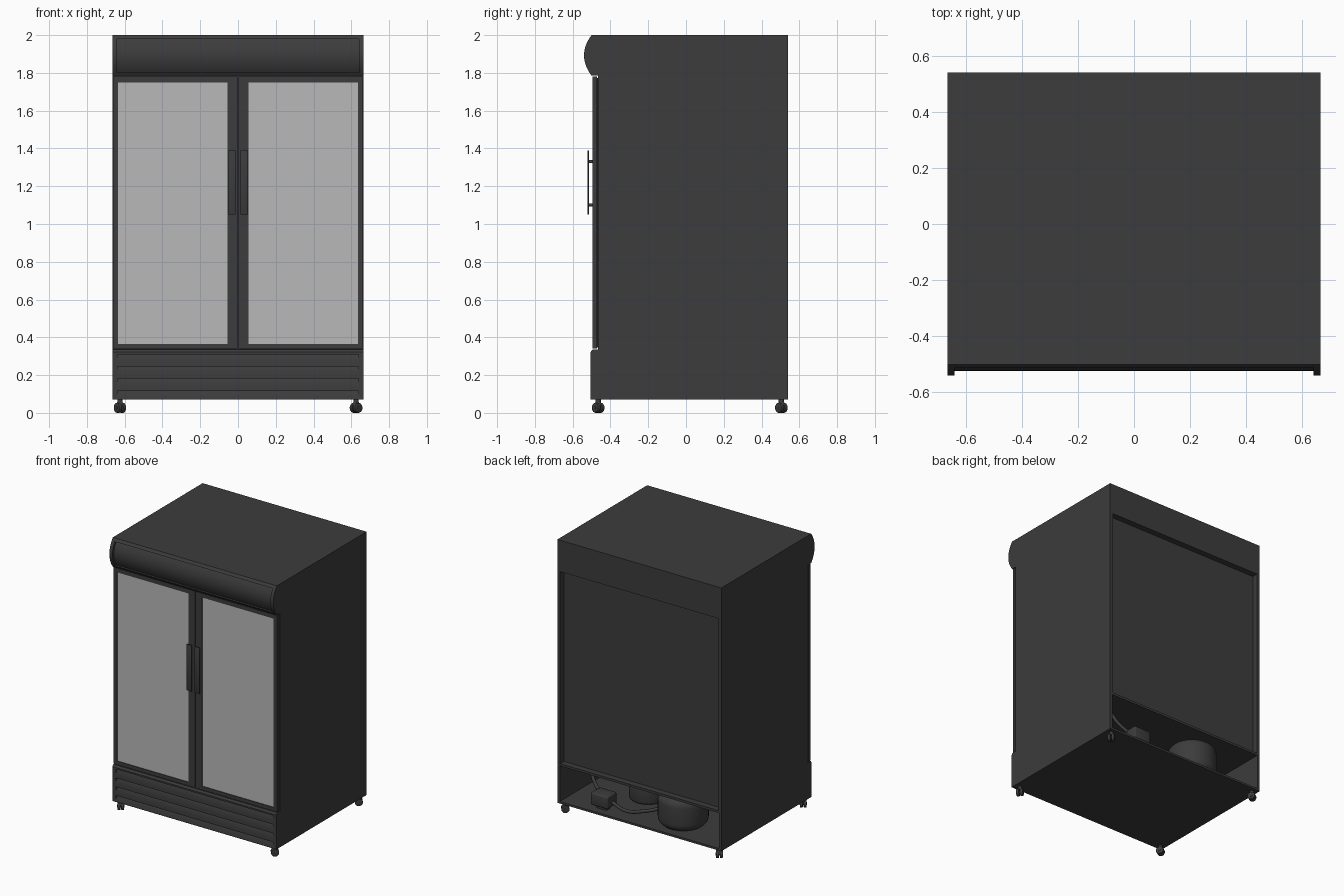
import bpy, bmesh, math
from mathutils import Vector, Matrix

if "Cube" in bpy.data.objects:
    bpy.data.objects.remove(bpy.data.objects["Cube"], do_unlink=True)


def material(name, value):
    m = bpy.data.materials.new(name)
    m.use_nodes = True
    colour = (value, value, value, 1)
    m.diffuse_color = colour
    m.node_tree.nodes["Principled BSDF"].inputs["Base Color"].default_value = colour
    return m


CHARCOAL = material("charcoal", 0.045)
GLASS = material("grey glass", 0.48)
RUBBER = material("black rubber", 0.012)


def finish(bm, name, mat):
    bmesh.ops.recalc_face_normals(bm, faces=bm.faces)
    mesh = bpy.data.meshes.new(name)
    bm.to_mesh(mesh)
    bm.free()
    mesh.materials.append(mat)
    ob = bpy.data.objects.new(name, mesh)
    bpy.context.collection.objects.link(ob)
    return ob


def box(name, x, y, z, mat=CHARCOAL):
    """Box from (low, high) pairs."""
    bm = bmesh.new()
    bmesh.ops.create_cube(bm, size=1)
    for v in bm.verts:
        v.co = Vector([r[0] if c < 0 else r[1] for c, r in zip(v.co, (x, y, z))])
    return finish(bm, name, mat)


def extrude_x(name, half, points, mat=CHARCOAL):
    """Side profile of (y, z) points carried across the width."""
    bm = bmesh.new()
    face = bm.faces.new([bm.verts.new((-half, y, z)) for y, z in points])
    new = bmesh.ops.extrude_face_region(bm, geom=[face])["geom"]
    moved = [g for g in new if isinstance(g, bmesh.types.BMVert)]
    bmesh.ops.translate(bm, verts=moved, vec=(2 * half, 0, 0))
    return finish(bm, name, mat)


def cylinder(name, centre, radius, depth, axis=Vector((0, 0, 1)), mat=CHARCOAL, top=None, sides=32):
    bm = bmesh.new()
    bmesh.ops.create_cone(bm, cap_ends=True, segments=sides, radius1=radius,
                          radius2=radius if top is None else top, depth=depth)
    turn = axis.to_track_quat("Z", "Y").to_matrix().to_4x4()
    bm.transform(Matrix.Translation(centre) @ turn)
    return finish(bm, name, mat)


def activate(ob):
    bpy.ops.object.select_all(action="DESELECT")
    ob.select_set(True)
    bpy.context.view_layer.objects.active = ob


def smooth(ob):
    activate(ob)
    bpy.ops.object.shade_smooth_by_angle()


def bevel(ob, width, segments=3):
    m = ob.modifiers.new("bevel", "BEVEL")
    m.width, m.segments = width, segments
    m.angle_limit = math.radians(40)
    activate(ob)
    bpy.ops.object.modifier_apply(modifier=m.name)
    smooth(ob)


def cut(ob, cutter):
    m = ob.modifiers.new("cut", "BOOLEAN")
    m.operation, m.solver, m.object = "DIFFERENCE", "EXACT", cutter
    activate(ob)
    bpy.ops.object.modifier_apply(modifier=m.name)
    bpy.data.objects.remove(cutter, do_unlink=True)


def arc(front, low, high, bulge, steps=16):
    """Bulging header curve from top to bottom."""
    mid, half = (low + high) / 2, (high - low) / 2
    us = [1 - 2 * i / steps for i in range(steps + 1)]
    return [(front - bulge * (1 - u * u), mid + half * u) for u in us]


# Cabinet shell: one side profile with header bulge, door rebate and plinth
shell = [(0.54, 0.07), (0.54, 2)] + arc(-0.5, 1.785, 2, 0.04)
shell += [(-0.465, 1.785), (-0.465, 0.335), (-0.495, 0.335), (-0.505, 0.322), (-0.505, 0.07)]
cabinet = extrude_x("cabinet", 0.665, shell)

# Recessed back, machine compartment and header opening
cut(cabinet, box("back_cutter", (-0.642, 0.642), (0.495, 0.7), (0.362, 1.77)))
cut(cabinet, box("compartment_cutter", (-0.645, 0.645), (-0.05, 0.7), (0.085, 0.345)))
cut(cabinet, box("header_cutter", (-0.64, 0.64), (-0.6, -0.48), (1.803, 1.98)))

# Louvre grooves in the plinth
for z in (0.31, 0.246, 0.181, 0.117):
    groove = [(-0.52, z), (-0.49, z), (-0.505, z - 0.036), (-0.52, z - 0.036)]
    cut(cabinet, extrude_x("groove_cutter", 0.637, groove))
smooth(cabinet)

# Curved sign panel set inside the header
sign = [(-0.47, 1.803), (-0.47, 1.98)] + arc(-0.496, 1.803, 1.98, 0.027)
smooth(extrude_x("header_panel", 0.64, sign))

# Doors, glass, seals and handles
for side, label in ((-1, "right"), (1, "left")):
    def span(a, b):
        return tuple(sorted((side * a, side * b)))

    door = box(label + "_door_frame", span(0.003, 0.663), (-0.495, -0.472), (0.34, 1.78))
    cut(door, box("window_cutter", span(0.056, 0.634), (-0.6, -0.482), (0.366, 1.75)))
    box(label + "_door_glass", span(0.056, 0.634), (-0.49, -0.481), (0.366, 1.75), GLASS)
    box(label + "_door_seal", span(0.01, 0.655), (-0.473, -0.464), (0.347, 1.773), RUBBER)

    grip = box(label + "_handle_grip", span(0.012, 0.053), (-0.521, -0.513), (1.05, 1.39))
    bevel(grip, 0.003, 2)
    for z in (1.1, 1.33):
        smooth(cylinder(label + "_handle_post", (side * 0.032, -0.504, z), 0.008, 0.02,
                        Vector((0, 1, 0)), sides=16))

# Compressor, control box and condenser drum in the compartment
compressor = cylinder("compressor", (-0.223, 0.35, 0.205), 0.17, 0.24)
bevel(compressor, 0.06, 6)
bevel(box("control_box", (0.28, 0.42), (0.4, 0.51), (0.11, 0.2)), 0.01)
box("control_box_foot", (0.31, 0.39), (0.43, 0.48), (0.084, 0.112))
bevel(cylinder("condenser_drum", (0.2, 0.15, 0.165), 0.13, 0.16), 0.02)


def pipe(name, points):
    curve = bpy.data.curves.new(name, "CURVE")
    curve.dimensions = "3D"
    curve.bevel_depth, curve.bevel_resolution = 0.012, 3
    spline = curve.splines.new("BEZIER")
    spline.bezier_points.add(len(points) - 1)
    for p, co in zip(spline.bezier_points, points):
        p.co = co
        p.handle_left_type = p.handle_right_type = "AUTO"
    curve.materials.append(CHARCOAL)
    bpy.context.collection.objects.link(bpy.data.objects.new(name, curve))


pipe("suction_pipe", [(0.28, 0.45, 0.14), (0.15, 0.47, 0.12), (0.03, 0.44, 0.14), (-0.08, 0.38, 0.17)])
pipe("riser_pipe", [(0.4, 0.43, 0.18), (0.47, 0.4, 0.24), (0.53, 0.36, 0.35)])

# Swivel casters
for x in (-0.625, 0.625):
    for y in (-0.465, 0.505):
        angle = math.radians(35 if x < 0 else -50)
        axle = Vector((math.cos(angle), math.sin(angle), 0))
        hub = Vector((x, y, 0.027))
        smooth(cylinder("caster_stem", (x, y, 0.062), 0.014, 0.02, sides=16))
        smooth(cylinder("caster_hood", (x, y, 0.05), 0.022, 0.016, top=0.014, sides=16))
        smooth(cylinder("caster_axle", hub, 0.01, 0.05, axle, sides=12))
        for s in (-1, 1):
            wheel = cylinder("caster_wheel", hub + axle * 0.013 * s, 0.027, 0.02, axle, sides=20)
            bevel(wheel, 0.004, 2)
